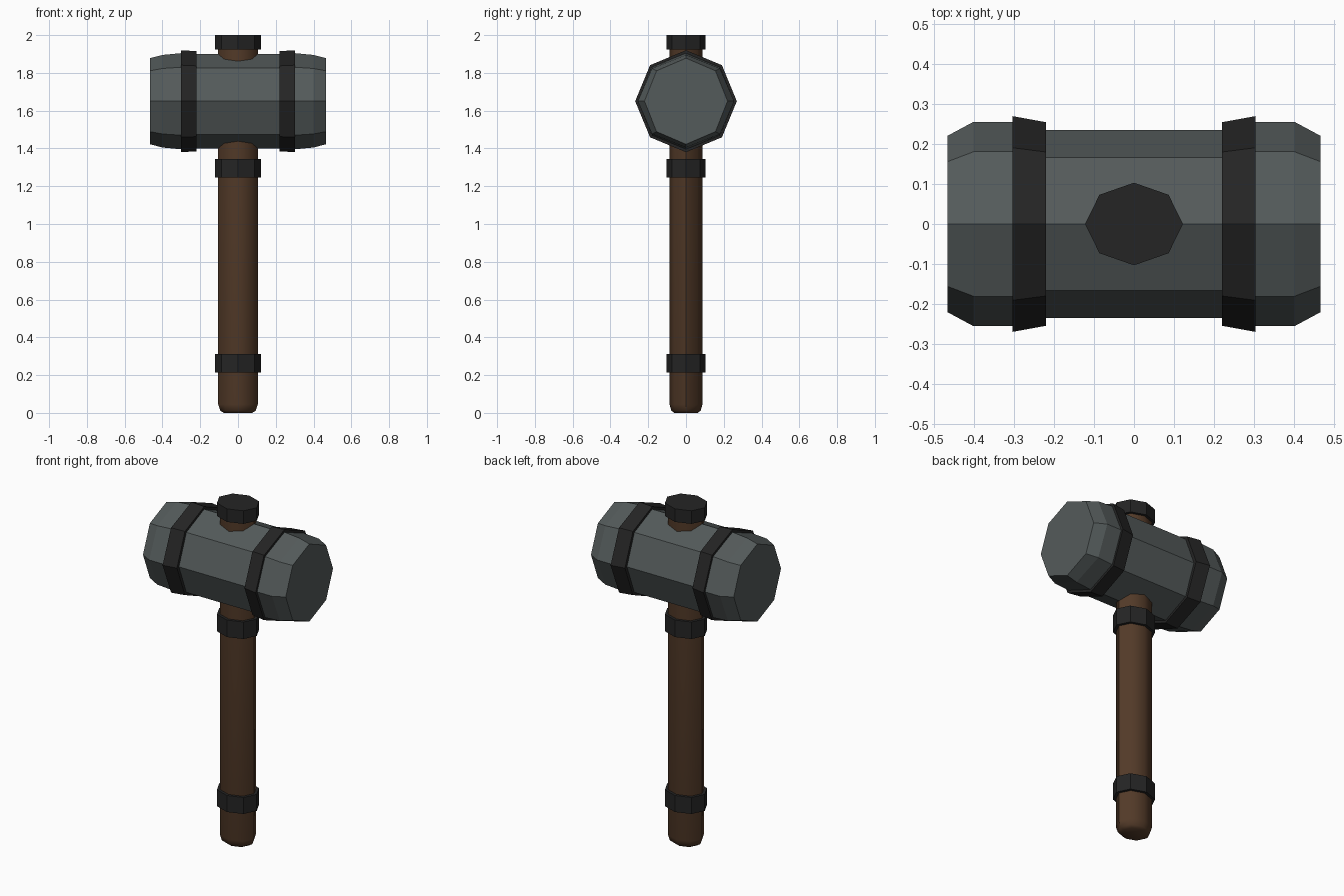
import bpy, math

if "Cube" in bpy.data.objects:
    bpy.data.objects.remove(bpy.data.objects["Cube"])


def material(name, rgb):
    m = bpy.data.materials.new(name)
    m.diffuse_color = (*rgb, 1)
    m.use_nodes = True
    m.node_tree.nodes["Principled BSDF"].inputs["Base Color"].default_value = m.diffuse_color
    return m


STONE = material("grey stone", (0.088, 0.103, 0.103))
IRON = material("black iron", (0.018, 0.018, 0.018))
WOOD = material("brown wood", (0.085, 0.042, 0.021))
HEAD_Z = 1.65


def loft(name, stations, mat, along_x=False, smooth=False):
    """Closed eight-sided loft; stations are (position, radius a, radius b)."""
    verts, faces, n = [], [], 8
    for t, ra, rb in stations:
        for i in range(n):
            a = 2 * math.pi * i / n
            u, v = ra * math.cos(a), rb * math.sin(a)
            verts.append((t, u, HEAD_Z + v) if along_x else (u, v, t))
    for s in range(len(stations) - 1):
        for i in range(n):
            j = (i + 1) % n
            faces.append((s * n + i, s * n + j, s * n + n + j, s * n + n + i))
    faces.append(tuple(reversed(range(n))))
    faces.append(tuple(range(len(verts) - n, len(verts))))
    me = bpy.data.meshes.new(name)
    me.from_pydata(verts, [], faces)
    me.materials.append(mat)
    ob = bpy.data.objects.new(name, me)
    bpy.context.collection.objects.link(ob)
    if smooth:
        bpy.context.view_layer.objects.active = ob
        ob.select_set(True)
        bpy.ops.object.shade_smooth_by_angle(angle=math.radians(50))
        ob.select_set(False)
    return ob


# Hammer head: narrow waist, thicker ends with bevelled faces
half = [(0.26, 0.235, 0.25), (0.262, 0.255, 0.258),
        (0.40, 0.255, 0.245), (0.465, 0.22, 0.228)]
loft("hammer_head", [(-t, a, b) for t, a, b in reversed(half)] + half,
     STONE, along_x=True)

# Iron bands, flaring outward
for side, label in ((-1, "left"), (1, "right")):
    band = [(side * 0.22, 0.254, 0.265), (side * 0.303, 0.269, 0.27)]
    loft(label + "_band", sorted(band), IRON, along_x=True)

# Handle with a rounded foot
loft("handle", [(0.0, 0.075, 0.062), (0.012, 0.094, 0.078),
                (0.045, 0.105, 0.087), (1.95, 0.105, 0.087)],
     WOOD, smooth=True)

# Iron collars and end cap
for name, z0, z1 in (("lower_collar", 0.215, 0.312),
                     ("upper_collar", 1.245, 1.345),
                     ("top_cap", 1.923, 2.0)):
    loft(name, [(z0, 0.122, 0.103), (z1, 0.122, 0.103)], IRON)
